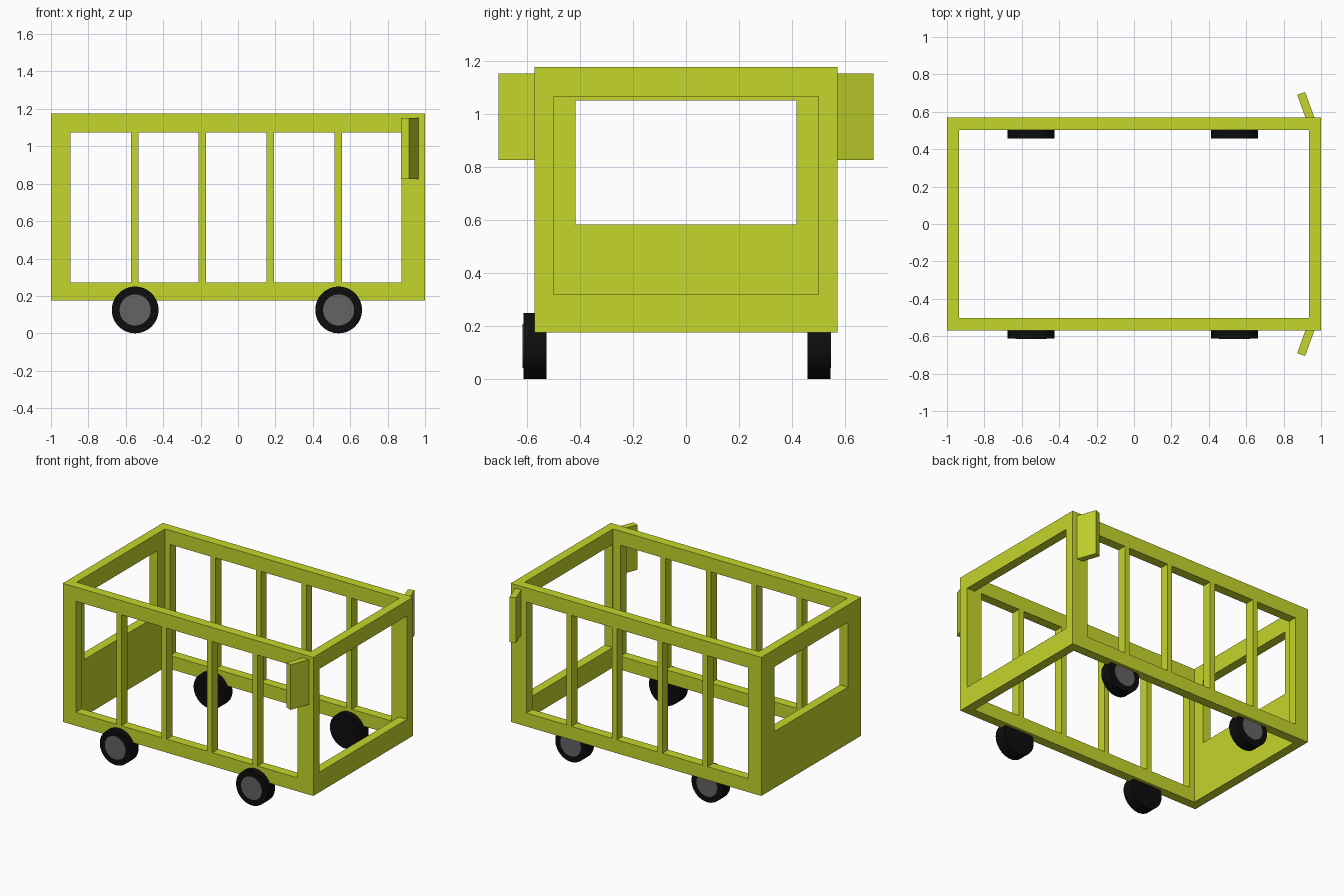
import bpy
import math
from mathutils import Vector

if "Cube" in bpy.data.objects:
    bpy.data.objects.remove(bpy.data.objects["Cube"])


def material(name, rgb):
    m = bpy.data.materials.new(name)
    m.diffuse_color = (*rgb, 1)
    m.use_nodes = True
    m.node_tree.nodes["Principled BSDF"].inputs["Base Color"].default_value = m.diffuse_color
    return m


LIME = material("lime", (0.56, 0.67, 0.025))
BLACK = material("black", (0.004, 0.004, 0.004))
GREY = material("grey", (0.127, 0.127, 0.127))


def box(name, lo, hi, mat=LIME):
    lo, hi = Vector(lo), Vector(hi)
    bpy.ops.mesh.primitive_cube_add(size=1, location=(lo + hi) / 2)
    ob = bpy.context.object
    ob.name = name
    ob.scale = hi - lo
    bpy.ops.object.transform_apply(location=False, rotation=False, scale=True)
    ob.data.materials.append(mat)
    return ob


def cylinder(name, radius, x, y0, y1, z, mat):
    bpy.ops.mesh.primitive_cylinder_add(
        vertices=48, radius=radius, depth=abs(y1 - y0),
        location=(x, (y0 + y1) / 2, z), rotation=(math.pi / 2, 0, 0))
    ob = bpy.context.object
    ob.name = name
    ob.data.materials.append(mat)
    bpy.ops.object.shade_smooth_by_angle()
    return ob


def cut(target, lo, hi):
    cutter = box("cutter", lo, hi)
    cutter.hide_render = True
    mod = target.modifiers.new("cut", 'BOOLEAN')
    mod.operation = 'DIFFERENCE'
    mod.solver = 'EXACT'
    mod.object = cutter
    bpy.context.view_layer.objects.active = target
    bpy.ops.object.modifier_apply(modifier=mod.name)
    bpy.data.objects.remove(cutter, do_unlink=True)


# Body shell, open at top and bottom
body = box("bus_body", (-1, -0.57, 0.175), (1, 0.57, 1.175))
cut(body, (-0.935, -0.503, 0), (0.935, 0.503, 2))

# Side windows, cut through both walls between the pillars
pillars = [-0.552, -0.19, 0.173, 0.535]
half = 0.02
starts = [-0.895] + [p + half for p in pillars]
ends = [p - half for p in pillars] + [0.875]
for a, b in zip(starts, ends):
    cut(body, (a, -1, 0.272), (b, 1, 1.073))

# Windscreen opening and rear window
cut(body, (0.8, -0.5, 0.32), (1.2, 0.5, 1.065))
cut(body, (-1.2, -0.417, 0.583), (-0.8, 0.417, 1.05))

# Angled wing mirrors
for side, label in ((-1, "front"), (1, "back")):
    mirror = box(label + "_side_mirror", (-0.0225, -0.095, -0.1625),
                 (0.0225, 0.095, 0.1625))
    mirror.location = (0.926, side * 0.609, 0.988)
    mirror.rotation_euler.z = side * math.radians(20)

# Wheels with hub discs on their outward faces
for side, outer, inner, label in ((-1, -0.612, -0.525, "front"),
                                  (1, 0.544, 0.458, "back")):
    for x, end in ((-0.55, "rear"), (0.538, "nose")):
        cylinder(f"{label}_{end}_tyre", 0.125, x, inner, outer, 0.125, BLACK)
        cylinder(f"{label}_{end}_hub", 0.083, x, outer - side * 0.02,
                 outer + side * 0.003, 0.125, GREY)
